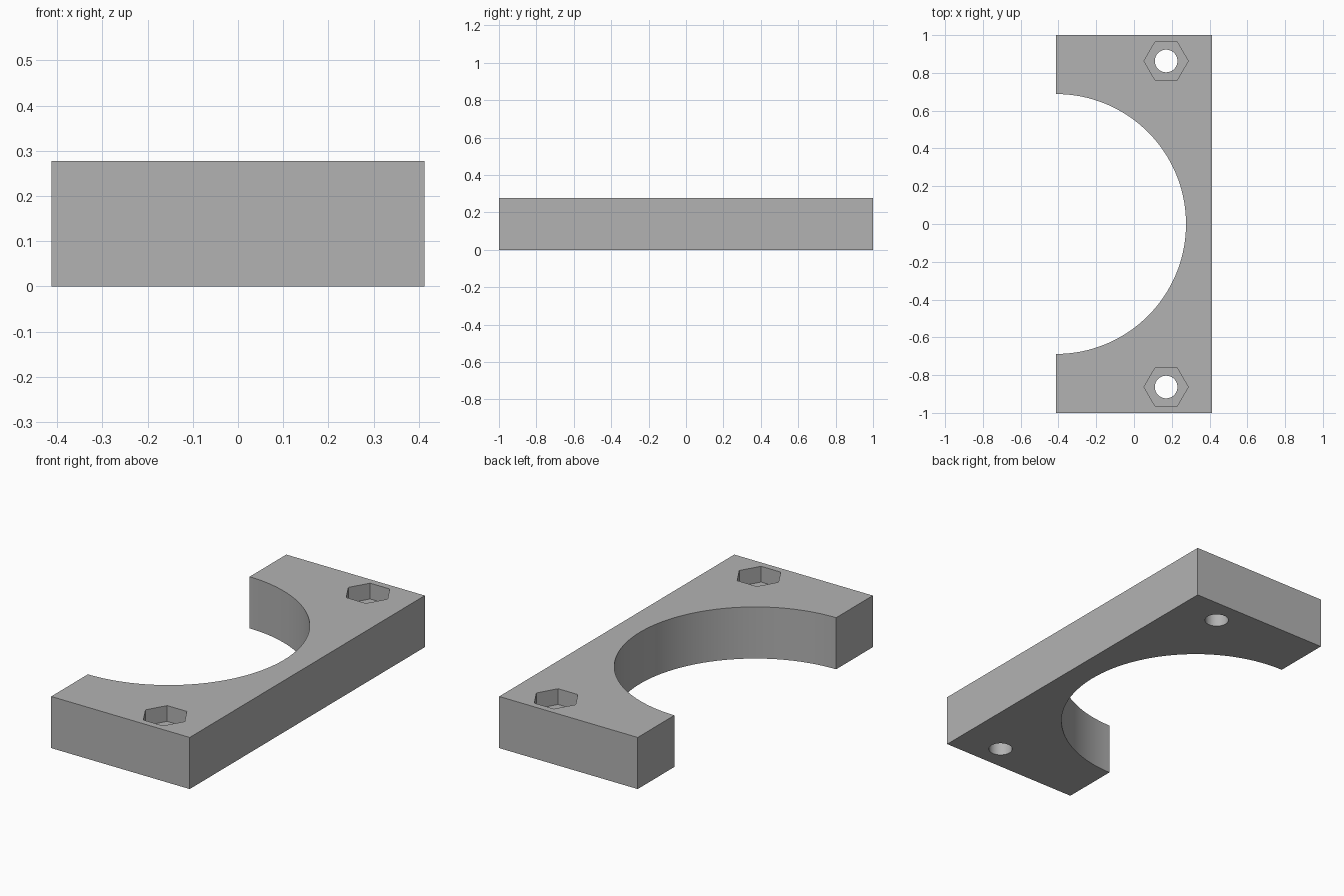
import bpy
from math import pi

if "Cube" in bpy.data.objects:
    bpy.data.objects.remove(bpy.data.objects["Cube"], do_unlink=True)

WIDTH, LENGTH, HEIGHT = 0.825, 2.0, 0.278
BORE_RADIUS = 0.688
BOLT_X, BOLT_Y = 0.17, 0.863
HOLE_RADIUS, NUT_RADIUS, NUT_DEPTH = 0.06, 0.117, 0.085

# Plain grey finish
grey = bpy.data.materials.new("grey")
grey.use_nodes = True
colour = (0.45, 0.45, 0.45, 1)
grey.diffuse_color = colour
grey.node_tree.nodes["Principled BSDF"].inputs["Base Color"].default_value = colour

# Clamp body: a flat rectangular block
bpy.ops.mesh.primitive_cube_add(size=1, location=(0, 0, HEIGHT / 2))
body = bpy.context.object
body.name = "clamp_half"
body.scale = (WIDTH, LENGTH, HEIGHT)
bpy.ops.object.transform_apply(location=True, rotation=False, scale=True)
body.data.materials.append(grey)


def cut(name, sides, radius, x, y, bottom, top, turn=0):
    """Cut an upright prism or cylinder out of the body."""
    bpy.ops.mesh.primitive_cylinder_add(
        vertices=sides, radius=radius, depth=top - bottom,
        location=(x, y, (bottom + top) / 2), rotation=(0, 0, turn))
    cutter = bpy.context.object
    cutter.name = name
    cutter.hide_render = True
    cutter.data.materials.append(grey)
    modifier = body.modifiers.new(name, "BOOLEAN")
    modifier.operation = "DIFFERENCE"
    modifier.solver = "EXACT"
    modifier.object = cutter
    bpy.context.view_layer.objects.active = body
    bpy.ops.object.modifier_apply(modifier=name)
    bpy.data.objects.remove(cutter, do_unlink=True)


# Half-round bore, centred on the mating face
cut("bore", 128, BORE_RADIUS, -WIDTH / 2, 0, -0.1, HEIGHT + 0.1)

# Bolt holes with hexagonal nut pockets at both ends
for side in (-1, 1):
    y = side * BOLT_Y
    cut("bolt_hole", 48, HOLE_RADIUS, BOLT_X, y, -0.1, HEIGHT + 0.1)
    cut("nut_pocket", 6, NUT_RADIUS, BOLT_X, y, HEIGHT - NUT_DEPTH, HEIGHT + 0.1, pi / 6)

# Smooth the round walls, keep the edges crisp
bpy.ops.object.select_all(action="DESELECT")
body.select_set(True)
bpy.context.view_layer.objects.active = body
bpy.ops.object.shade_smooth_by_angle(angle=pi / 9)
